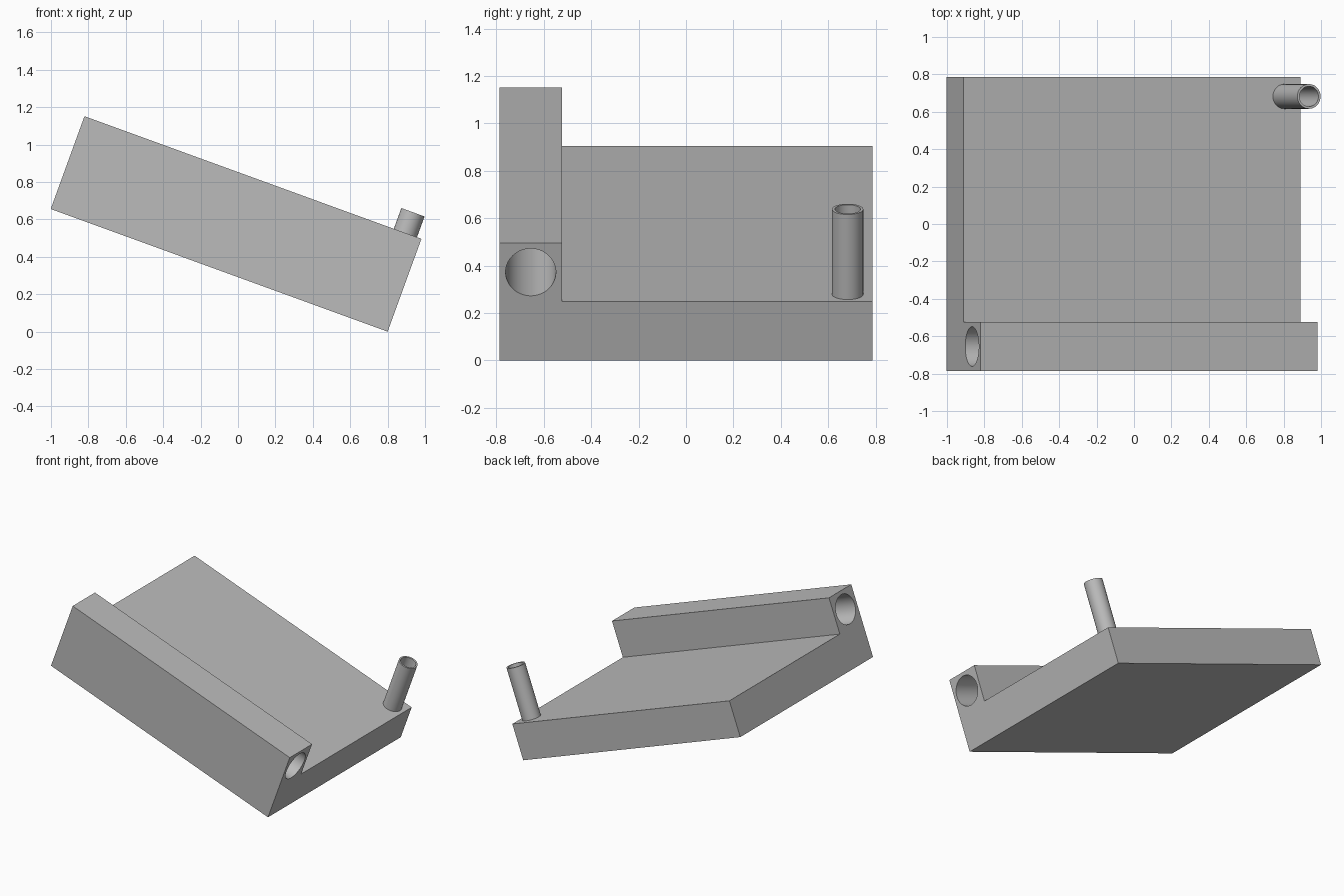
import bpy, bmesh
from math import radians, pi
from mathutils import Matrix, Vector

default_cube = bpy.data.objects.get("Cube")
if default_cube:
    bpy.data.objects.remove(default_cube)

LENGTH, HALF_WIDTH = 1.917, 0.787
STEP = 0.264                # base thickness, also rail width and rail rise
BORE_RADIUS = 0.106

# Everything is built level, then tilted about the lower right edge
TILT = Matrix.Translation((0.8, 0, 0)) @ Matrix.Rotation(radians(20), 4, 'Y')

grey = bpy.data.materials.new("plain grey")
grey.use_nodes = True
grey.diffuse_color = (0.5, 0.5, 0.5, 1)
grey.node_tree.nodes["Principled BSDF"].inputs["Base Color"].default_value = grey.diffuse_color


def make_object(name, bm):
    bmesh.ops.recalc_face_normals(bm, faces=bm.faces)
    mesh = bpy.data.meshes.new(name)
    bm.to_mesh(mesh)
    bm.free()
    mesh.materials.append(grey)
    obj = bpy.data.objects.new(name, mesh)
    bpy.context.collection.objects.link(obj)
    obj.matrix_world = TILT
    return obj


def select_only(obj):
    bpy.ops.object.select_all(action='DESELECT')
    obj.select_set(True)
    bpy.context.view_layer.objects.active = obj


# L-shaped body: flat base with a raised rail along the front
bm = bmesh.new()
profile = [(-HALF_WIDTH, 0), (HALF_WIDTH, 0), (HALF_WIDTH, STEP),
           (STEP - HALF_WIDTH, STEP), (STEP - HALF_WIDTH, 2 * STEP), (-HALF_WIDTH, 2 * STEP)]
end = bm.faces.new([bm.verts.new((0, y, z)) for y, z in profile])
moved = bmesh.ops.extrude_face_region(bm, geom=[end])["geom"]
bmesh.ops.translate(bm, vec=(-LENGTH, 0, 0),
                    verts=[v for v in moved if isinstance(v, bmesh.types.BMVert)])
body = make_object("stepped_body", bm)

# Round bore running the length of the rail
bm = bmesh.new()
place = (Matrix.Translation((-LENGTH / 2, STEP / 2 - HALF_WIDTH, STEP * 1.5))
         @ Matrix.Rotation(pi / 2, 4, 'Y'))
bmesh.ops.create_cone(bm, cap_ends=True, segments=64, radius1=BORE_RADIUS,
                      radius2=BORE_RADIUS, depth=LENGTH + 0.2, matrix=place)
cutter = make_object("bore_cutter", bm)
cutter.hide_render = True
cut = body.modifiers.new("rail bore", 'BOOLEAN')
cut.operation = 'DIFFERENCE'
cut.solver = 'EXACT'
cut.object = cutter
select_only(body)
bpy.ops.object.modifier_apply(modifier=cut.name)
bpy.data.objects.remove(cutter)

# Hollow tube standing on the back right corner
bm = bmesh.new()
centre = Vector((-0.091, 0.682, 0))
outer, inner, bottom, top = 0.066, 0.054, STEP - 0.01, 0.646
wall = [bm.verts.new(centre + Vector((r, 0, z)))
        for r, z in ((outer, bottom), (outer, top), (inner, top), (inner, bottom))]
edges = [bm.edges.new((wall[i], wall[(i + 1) % 4])) for i in range(4)]
bmesh.ops.spin(bm, geom=wall + edges, cent=centre, axis=(0, 0, 1),
               angle=2 * pi, steps=48, use_merge=True)
bmesh.ops.remove_doubles(bm, verts=bm.verts, dist=0.0001)
tube = make_object("upright_tube", bm)

for part in (body, tube):
    select_only(part)
    bpy.ops.object.shade_smooth_by_angle(angle=radians(30))
